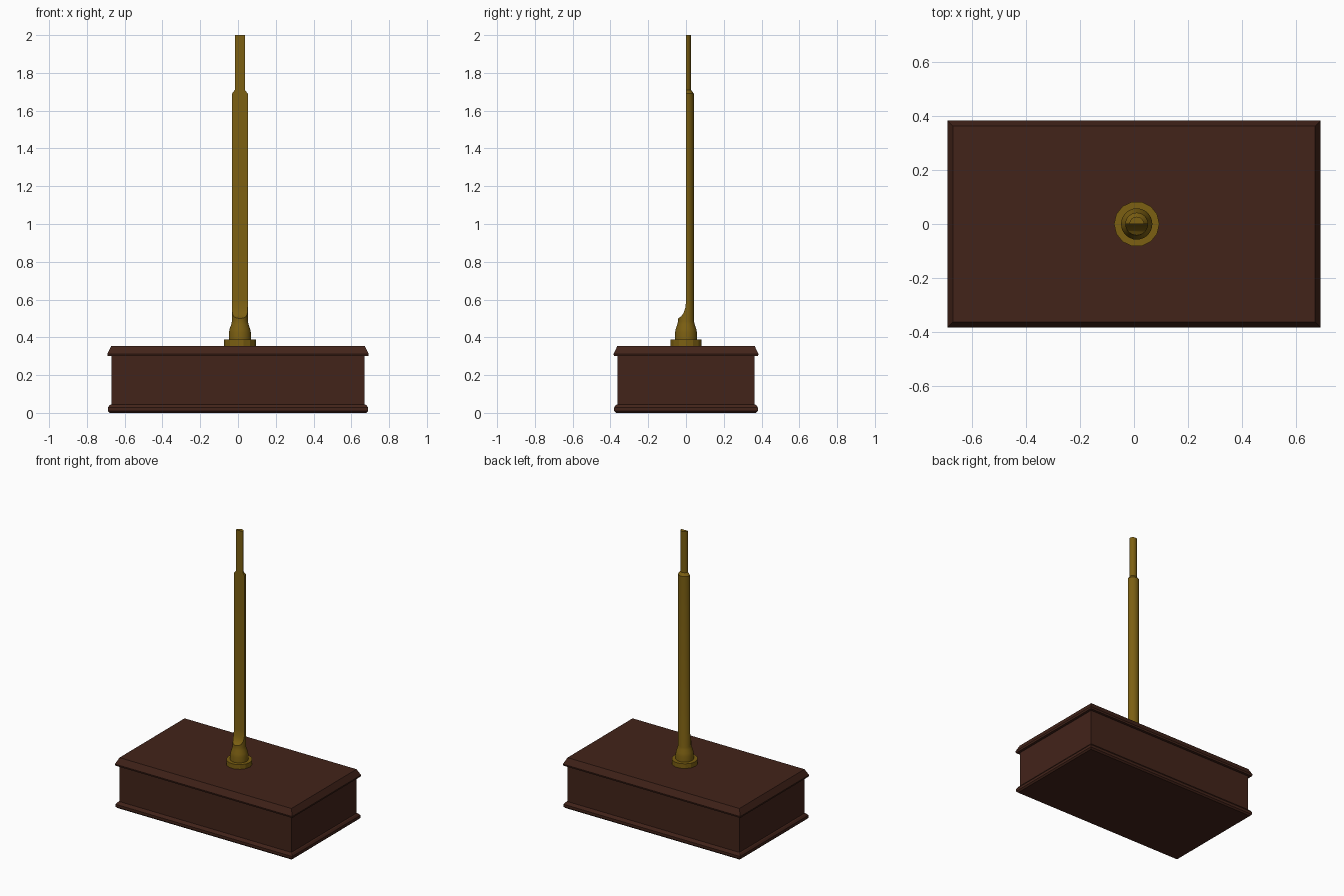
import bpy, bmesh, math

if "Cube" in bpy.data.objects:
    bpy.data.objects.remove(bpy.data.objects["Cube"])

PX = 0.01  # the post stands slightly off centre


def material(name, color):
    m = bpy.data.materials.new(name)
    m.diffuse_color = color
    m.use_nodes = True
    m.node_tree.nodes["Principled BSDF"].inputs["Base Color"].default_value = m.diffuse_color
    return m


def loft(name, rings, mat=None):
    """Closed solid through a stack of equal-sized point rings."""
    bm = bmesh.new()
    loops = [[bm.verts.new(p) for p in ring] for ring in rings]
    n = len(loops[0])
    for a, b in zip(loops, loops[1:]):
        for i in range(n):
            j = (i + 1) % n
            bm.faces.new((a[i], a[j], b[j], b[i]))
    bm.faces.new(loops[0][::-1])
    bm.faces.new(loops[-1])
    bmesh.ops.recalc_face_normals(bm, faces=bm.faces)
    me = bpy.data.meshes.new(name)
    bm.to_mesh(me)
    bm.free()
    ob = bpy.data.objects.new(name, me)
    bpy.context.collection.objects.link(ob)
    if mat:
        me.materials.append(mat)
    return ob


def lathe(name, profile, sides, mat):
    return loft(name, [[(PX + r * math.cos(math.tau * i / sides),
                         r * math.sin(math.tau * i / sides), z)
                        for i in range(sides)] for r, z in profile], mat)


def smooth(ob):
    bpy.ops.object.select_all(action='DESELECT')
    ob.select_set(True)
    bpy.context.view_layer.objects.active = ob
    bpy.ops.object.shade_smooth_by_angle(angle=math.radians(35))


wood = material("dark_wood", (0.055, 0.017, 0.010, 1))
brass = material("brass", (0.20, 0.115, 0.006, 1))

# Wooden plinth: outset of the rectangular outline against height
outline = [(0.008, 0), (0.018, 0.01), (0.018, 0.028), (0.008, 0.042), (0, 0.045),
           (0, 0.30), (0.018, 0.30), (0.021, 0.312), (0, 0.355)]
X, Y = 0.671, 0.363
loft("plinth", [[(-X - o, -Y - o, z), (X + o, -Y - o, z),
                 (X + o, Y + o, z), (-X - o, Y + o, z)] for o, z in outline], wood)

# Flat collar where the post meets the plinth
lathe("collar", [(0.084, 0.35), (0.084, 0.388)], 14, brass)

# Turned post with a flared foot and a thinner tip
post = lathe("post", [(0.058, 0.38), (0.058, 0.425), (0.054, 0.445), (0.046, 0.468),
                      (0.042, 0.485), (0.042, 1.69), (0.027, 1.71), (0.027, 2.0)],
             28, brass)

# Front half of the post is cut away, with a curved run-out at the bottom
cut = [(-0.15, 0.50), (-0.042, 0.50), (-0.025, 0.511), (-0.012, 0.53),
       (-0.004, 0.555), (0.0005, 0.59), (0.0005, 2.1), (-0.15, 2.1)]
cutter = loft("post_cutter", [[(x, y, z) for y, z in cut] for x in (-0.2, 0.2)])
cutter.hide_render = True
cutter.hide_set(True)
mod = post.modifiers.new("flat_front", 'BOOLEAN')
mod.operation = 'DIFFERENCE'
mod.solver = 'EXACT'
mod.object = cutter
bpy.context.view_layer.objects.active = post
post.select_set(True)
bpy.ops.object.modifier_apply(modifier=mod.name)
bpy.data.objects.remove(cutter)
smooth(post)
